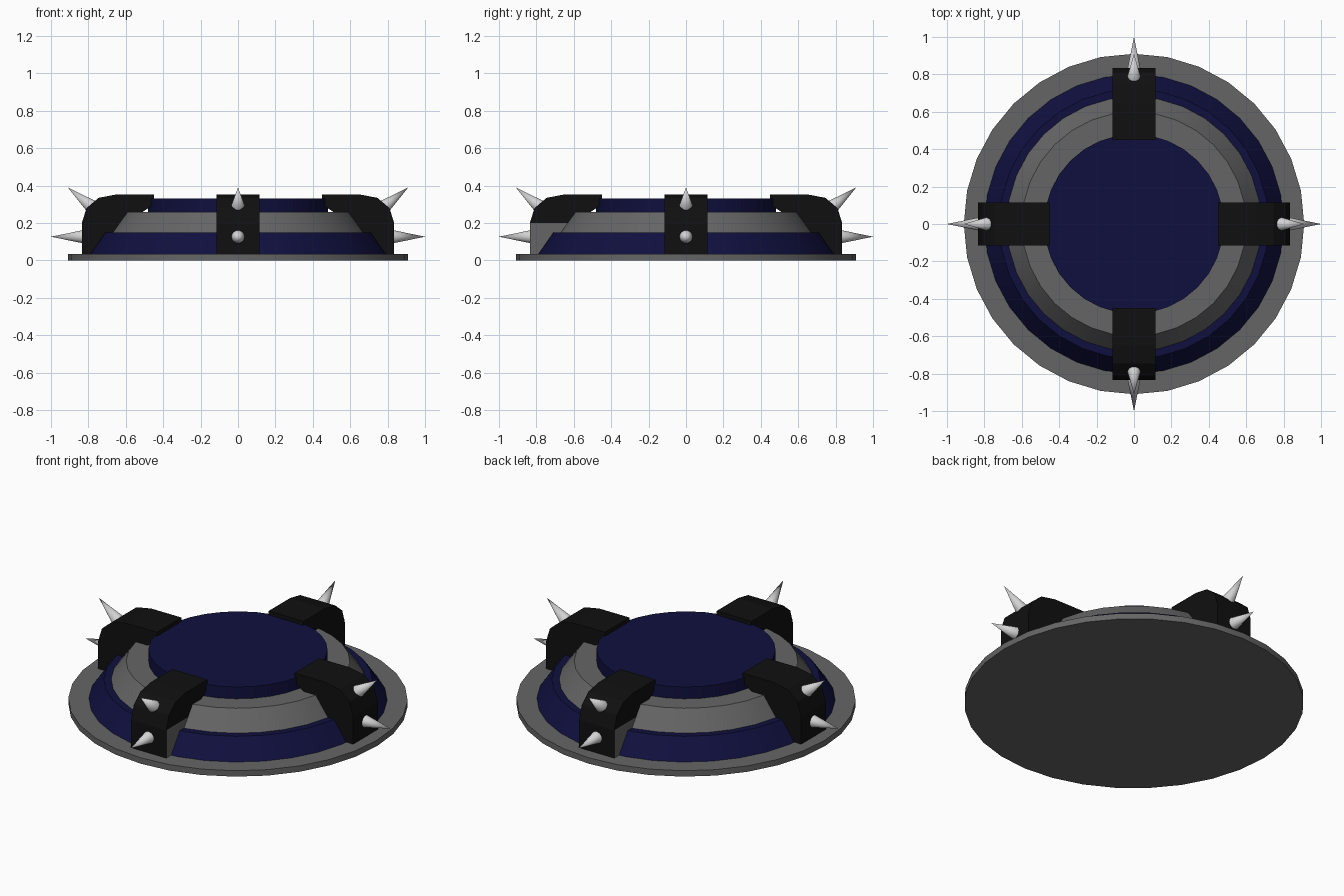
import bpy, bmesh
from math import sin, cos, pi
from mathutils import Vector, Matrix

cube = bpy.data.objects.get("Cube")
if cube:
    bpy.data.objects.remove(cube, do_unlink=True)


def material(name, r, g, b):
    m = bpy.data.materials.new(name)
    m.use_nodes = True
    m.diffuse_color = (r, g, b, 1)
    m.node_tree.nodes["Principled BSDF"].inputs["Base Color"].default_value = (r, g, b, 1)
    return m


GREY = material("grey metal", 0.13, 0.13, 0.13)
BLUE = material("navy blue", 0.005, 0.005, 0.05)
BLACK = material("black", 0.005, 0.005, 0.005)
SILVER = material("silver", 0.65, 0.65, 0.65)


def finish(bm, name, mats, smooth=False):
    bmesh.ops.recalc_face_normals(bm, faces=bm.faces)
    mesh = bpy.data.meshes.new(name)
    bm.to_mesh(mesh)
    bm.free()
    ob = bpy.data.objects.new(name, mesh)
    bpy.context.collection.objects.link(ob)
    for m in mats:
        mesh.materials.append(m)
    if smooth:
        bpy.ops.object.select_all(action='DESELECT')
        ob.select_set(True)
        bpy.context.view_layer.objects.active = ob
        bpy.ops.object.shade_smooth_by_angle(angle=pi / 6)
    return ob


def disc(name, mat, r_low, r_top, z_low, z_top, sides=32):
    bm = bmesh.new()
    bmesh.ops.create_cone(bm, cap_ends=True, segments=sides, radius1=r_low, radius2=r_top,
                          depth=z_top - z_low,
                          matrix=Matrix.Translation((0, 0, (z_low + z_top) / 2)))
    finish(bm, name, [mat], True)


# Stacked round body
disc("base_plate", GREY, 0.91, 0.91, 0, 0.035)
disc("lower_tier", BLUE, 0.80, 0.72, 0.035, 0.15)
disc("middle_tier", GREY, 0.68, 0.60, 0.15, 0.26)
disc("top_disc", BLUE, 0.48, 0.48, 0.26, 0.33)

# Arm side outlines as (radius, height), split at the bend
FOOT = [(0.75, 0.035), (0.835, 0.035), (0.835, 0.20), (0.60, 0.20)]
HOOK = [(0.60, 0.20), (0.835, 0.20), (0.81, 0.28), (0.745, 0.335), (0.65, 0.353),
        (0.45, 0.353), (0.45, 0.30)]
HALF = 0.115


def arm(name, turn, grey_side):
    bm = bmesh.new()
    for outline in (FOOT, HOOK):
        near = [bm.verts.new((r, -HALF, z)) for r, z in outline]
        far = [bm.verts.new((r, HALF, z)) for r, z in outline]
        bm.faces.new(near)
        side = bm.faces.new(far)
        # One side of the foot is bare metal on the front and back arms
        if grey_side and outline is FOOT:
            side.material_index = 1
        n = len(outline)
        for i in range(n):
            j = (i + 1) % n
            # Leave out the shared face between foot and hook
            if {outline[i], outline[j]} != {(0.60, 0.20), (0.835, 0.20)}:
                bm.faces.new((near[i], near[j], far[j], far[i]))
    bmesh.ops.remove_doubles(bm, verts=bm.verts, dist=0.0001)
    bm.transform(turn)
    finish(bm, name, [BLACK, GREY])


def spike(name, turn, root, tip):
    root, tip = Vector(root), Vector(tip)
    axis = tip - root
    place = Matrix.Translation((root + tip) / 2) @ axis.to_track_quat('Z', 'Y').to_matrix().to_4x4()
    bm = bmesh.new()
    bmesh.ops.create_cone(bm, cap_ends=True, segments=32, radius1=0.036, radius2=0,
                          depth=axis.length, matrix=turn @ place)
    finish(bm, name, [SILVER], True)


# Four arms, each with two spikes
for i, where in enumerate(("left", "back", "right", "front")):
    turn = Matrix.Rotation(i * pi / 2, 4, 'Z')
    arm(where + "_arm", turn, where in ("front", "back"))
    spike(where + "_lower_spike", turn, (0.825, 0, 0.127), (1.0, 0, 0.127))
    spike(where + "_upper_spike", turn, (0.785, 0, 0.29), (0.91, 0, 0.39))
